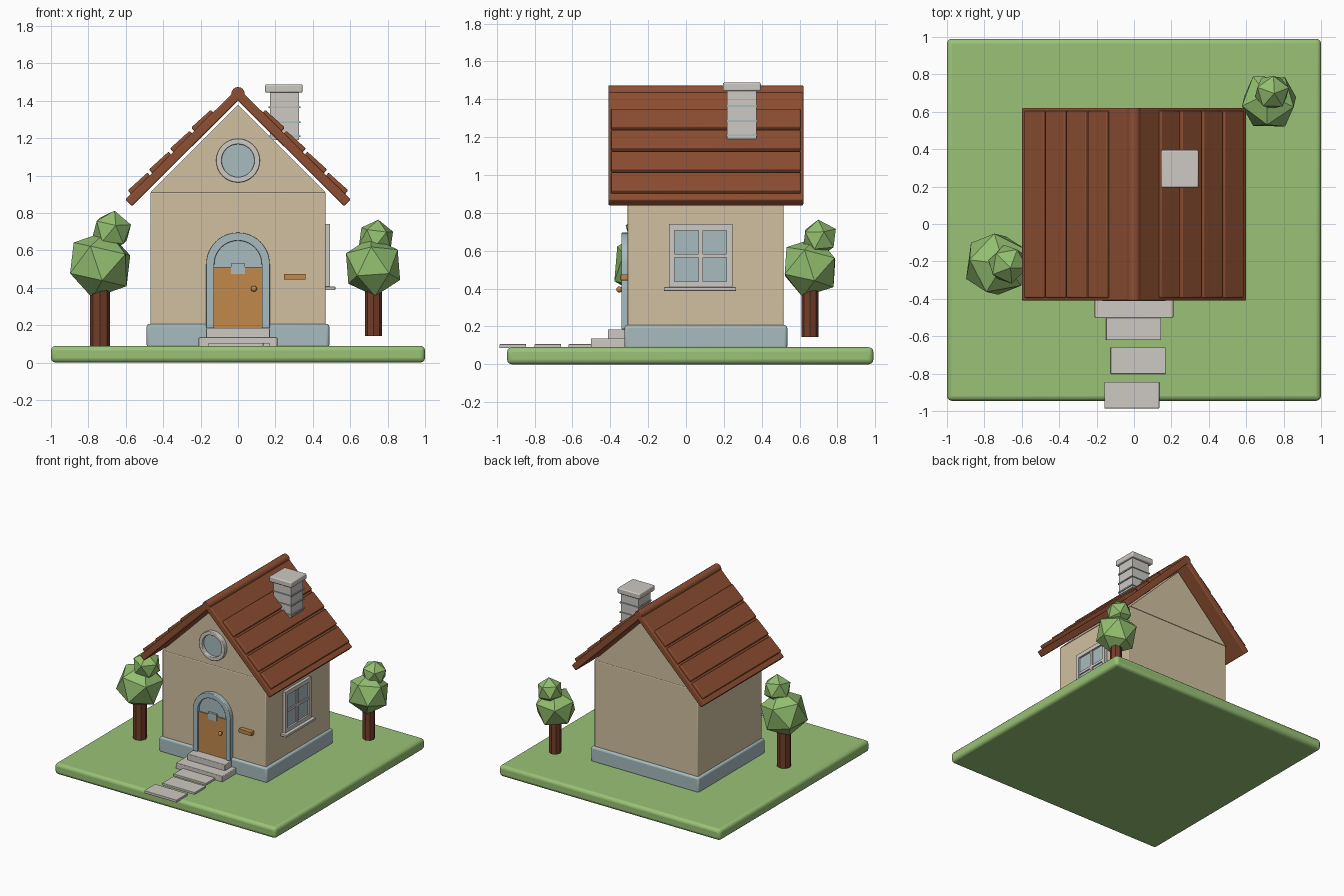
import bpy, bmesh, math
from mathutils import Matrix, Euler

if "Cube" in bpy.data.objects:
    bpy.data.objects.remove(bpy.data.objects["Cube"])


def material(name, rgb):
    m = bpy.data.materials.new(name)
    m.diffuse_color = (*rgb, 1)
    m.use_nodes = True
    m.node_tree.nodes["Principled BSDF"].inputs["Base Color"].default_value = m.diffuse_color
    return m


GRASS = material("grass green", (0.32, 0.54, 0.18))
LEAF = material("leaf green", (0.29, 0.52, 0.16))
WALL = material("cream plaster", (0.64, 0.53, 0.35))
BLUE = material("pale blue", (0.39, 0.50, 0.52))
STONE = material("light stone", (0.61, 0.58, 0.54))
ROOF = material("roof brown", (0.27, 0.078, 0.032))
TRUNK = material("bark brown", (0.17, 0.048, 0.022))
WOOD = material("orange wood", (0.53, 0.25, 0.07))


def finish(name, bm, mat, bevel=0.0, smooth=False):
    bmesh.ops.recalc_face_normals(bm, faces=bm.faces)
    mesh = bpy.data.meshes.new(name)
    bm.to_mesh(mesh)
    bm.free()
    mesh.materials.append(mat)
    ob = bpy.data.objects.new(name, mesh)
    bpy.context.collection.objects.link(ob)
    if bevel:
        mod = ob.modifiers.new("soft edges", "BEVEL")
        mod.width, mod.segments = bevel, 3
        mod.limit_method = "ANGLE"
    if smooth:
        bpy.context.view_layer.objects.active = ob
        ob.select_set(True)
        bpy.ops.object.shade_smooth_by_angle(angle=math.radians(40))
        ob.select_set(False)
    return ob


def box(name, x, y, z, mat, bevel=0.0):
    """Box from (min, max) ranges."""
    bm = bmesh.new()
    bmesh.ops.create_cube(bm, size=1)
    for v in bm.verts:
        for i, r in enumerate((x, y, z)):
            v.co[i] = r[0] if v.co[i] < 0 else r[1]
    return finish(name, bm, mat, bevel, bevel > 0)


def prism(name, pts, y0, y1, mat, bevel=0.0):
    """Extrude an (x, z) profile along y."""
    bm = bmesh.new()
    face = bm.faces.new([bm.verts.new((x, y0, z)) for x, z in pts])
    ext = bmesh.ops.extrude_face_region(bm, geom=[face])["geom"]
    for v in ext:
        if isinstance(v, bmesh.types.BMVert):
            v.co.y = y1
    return finish(name, bm, mat, bevel, bevel > 0)


def band(name, outer, inner, y0, y1, mat, closed, bevel):
    """Frame between two matching (x, z) outlines."""
    bm = bmesh.new()
    rings = [[bm.verts.new((x, y, z)) for (x, z), y in
              ((o, y0), (o, y1), (i, y1), (i, y0))] for o, i in zip(outer, inner)]
    n = len(rings)
    for k in range(n if closed else n - 1):
        a, b = rings[k], rings[(k + 1) % n]
        for j in range(4):
            bm.faces.new((a[j], a[(j + 1) % 4], b[(j + 1) % 4], b[j]))
    if not closed:
        bm.faces.new(rings[0])
        bm.faces.new(rings[-1])
    return finish(name, bm, mat, bevel, True)


def cylinder(name, r, depth, matrix, mat, sides, bevel=0.0, smooth=False):
    bm = bmesh.new()
    bmesh.ops.create_cone(bm, cap_ends=True, segments=sides, radius1=r, radius2=r,
                          depth=depth, matrix=matrix)
    return finish(name, bm, mat, bevel, smooth)


def arc(r, cz, start, end, n):
    return [(r * math.cos(start + (end - start) * k / n),
             cz + r * math.sin(start + (end - start) * k / n)) for k in range(n + 1)]


# Ground, foundation and walls
box("lawn", (-1, 1), (-0.945, 0.99), (0, 0.09), GRASS, 0.025)
box("foundation", (-0.488, 0.488), (-0.325, 0.535), (0.08, 0.207), BLUE, 0.015)
box("walls", (-0.468, 0.468), (-0.308, 0.515), (0.2, 0.91), WALL, 0.006)
prism("gable", [(-0.468, 0.91), (0.468, 0.91), (0, 1.378)], -0.308, 0.515, WALL)

# Roof slabs, shingle rows and ridge
for side, s in (("left", -1), ("right", 1)):
    slab = [(0, 1.47), (0.603, 0.871), (0.567, 0.836), (0, 1.40)]
    prism(side + "_roof", [(s * x, z) for x, z in slab], -0.41, 0.62, ROOF, 0.008)
    for i in range(4):
        x, z = 0.145 + 0.113 * i, 1.352 - 0.112 * i
        row = [(x, z), (x + 0.105, z - 0.095), (x + 0.085, z - 0.12), (x - 0.02, z - 0.025)]
        prism(f"{side}_shingle_row_{i + 1}", [(s * a, b) for a, b in row],
              -0.395, 0.605, ROOF, 0.007)
along_y = Matrix.Rotation(math.pi / 2, 4, "X")
cylinder("ridge", 0.036, 1.03, Matrix.Translation((0, 0.105, 1.437)) @ along_y,
         ROOF, 16, 0.005, True)

# Chimney with thin bands and a cap
box("chimney", (0.17, 0.327), (0.217, 0.373), (1.19, 1.45), STONE)
for i, z in enumerate((1.21, 1.285, 1.365)):
    box(f"chimney_band_{i + 1}", (0.163, 0.334), (0.21, 0.38), (z - 0.005, z + 0.005), BLUE)
box("chimney_cap", (0.145, 0.345), (0.195, 0.395), (1.443, 1.488), STONE, 0.008)

# Round gable window
tau = 2 * math.pi
band("round_window_frame", arc(0.117, 1.08, 0, tau, 32)[:-1], arc(0.088, 1.08, 0, tau, 32)[:-1],
     -0.34, -0.3, STONE, True, 0.005)
prism("round_window_glass", arc(0.09, 1.08, 0, tau, 32)[:-1], -0.315, -0.3, BLUE)


# Arched doorway
def arch(r):
    return [(r, 0.185)] + arc(r, 0.525, 0, math.pi, 20) + [(-r, 0.185)]


band("door_frame", arch(0.17), arch(0.127), -0.342, -0.3, BLUE, False, 0.005)
prism("door_transom", arch(0.128), -0.318, -0.3, BLUE)
box("door", (-0.127, 0.127), (-0.328, -0.3), (0.185, 0.51), WOOD)
box("door_window", (-0.038, 0.038), (-0.335, -0.3), (0.475, 0.53), BLUE)
bm = bmesh.new()
bmesh.ops.create_uvsphere(bm, u_segments=12, v_segments=8, radius=0.016,
                          matrix=Matrix.Translation((0.085, -0.352, 0.395)))
finish("door_knob", bm, WOOD, 0, True)
cylinder("knob_stem", 0.007, 0.03, Matrix.Translation((0.085, -0.335, 0.395)) @ along_y, WOOD, 8)
box("letter_box", (0.246, 0.362), (-0.345, -0.3), (0.443, 0.475), WOOD, 0.004)

# Steps and path stones
box("lower_step", (-0.21, 0.21), (-0.503, -0.31), (0.085, 0.136), STONE, 0.005)
box("upper_step", (-0.17, 0.17), (-0.413, -0.3), (0.13, 0.185), STONE, 0.005)
for i, (x, y) in enumerate(((-0.002, -0.55), (0.022, -0.73), (-0.012, -0.915))):
    box(f"path_stone_{i + 1}", (x - 0.147, x + 0.147), (y - 0.071, y + 0.071),
        (0.085, 0.106), STONE, 0.003)

# Side window: glass, outer frame, cross bars and sill
box("window_glass", (0.46, 0.477), (-0.08, 0.235), (0.41, 0.73), BLUE)
for name, y, z in (("front_post", (-0.09, -0.06), (0.4, 0.74)),
                   ("back_post", (0.215, 0.245), (0.4, 0.74)),
                   ("middle_post", (0.065, 0.09), (0.4, 0.74)),
                   ("top_rail", (-0.09, 0.245), (0.707, 0.74)),
                   ("middle_rail", (-0.09, 0.245), (0.563, 0.583)),
                   ("bottom_rail", (-0.09, 0.245), (0.4, 0.437))):
    depth = 0.486 if "middle" in name else 0.492
    box("window_" + name, (0.46, depth), y, z, STONE)
box("window_sill", (0.46, 0.52), (-0.117, 0.265), (0.387, 0.407), STONE, 0.004)


# Trees: faceted trunk and two faceted crowns
def crown(name, r, loc, tilt):
    bm = bmesh.new()
    bmesh.ops.create_icosphere(bm, subdivisions=1, radius=r,
                               matrix=Matrix.LocRotScale(loc, Euler(tilt), None))
    finish(name, bm, LEAF)


def tree(side, x, y, base, trunk_r, big, small):
    top = big[1][2]
    cylinder(side + "_trunk", trunk_r, top - base,
             Matrix.Translation((x, y, (top + base) / 2)), TRUNK, 8)
    crown(side + "_lower_crown", *big)
    crown(side + "_upper_crown", *small)


tree("left", -0.737, -0.215, 0.085, 0.053,
     (0.185, (-0.737, -0.215, 0.525), (0.1, 0.2, 0.5)),
     (0.11, (-0.675, -0.215, 0.705), (0.2, -0.1, 1.1)))
tree("right", 0.725, 0.655, 0.143, 0.046,
     (0.163, (0.722, 0.655, 0.513), (-0.2, 0.15, 0.9)),
     (0.1, (0.738, 0.705, 0.665), (0.1, 0.1, 0.3)))
